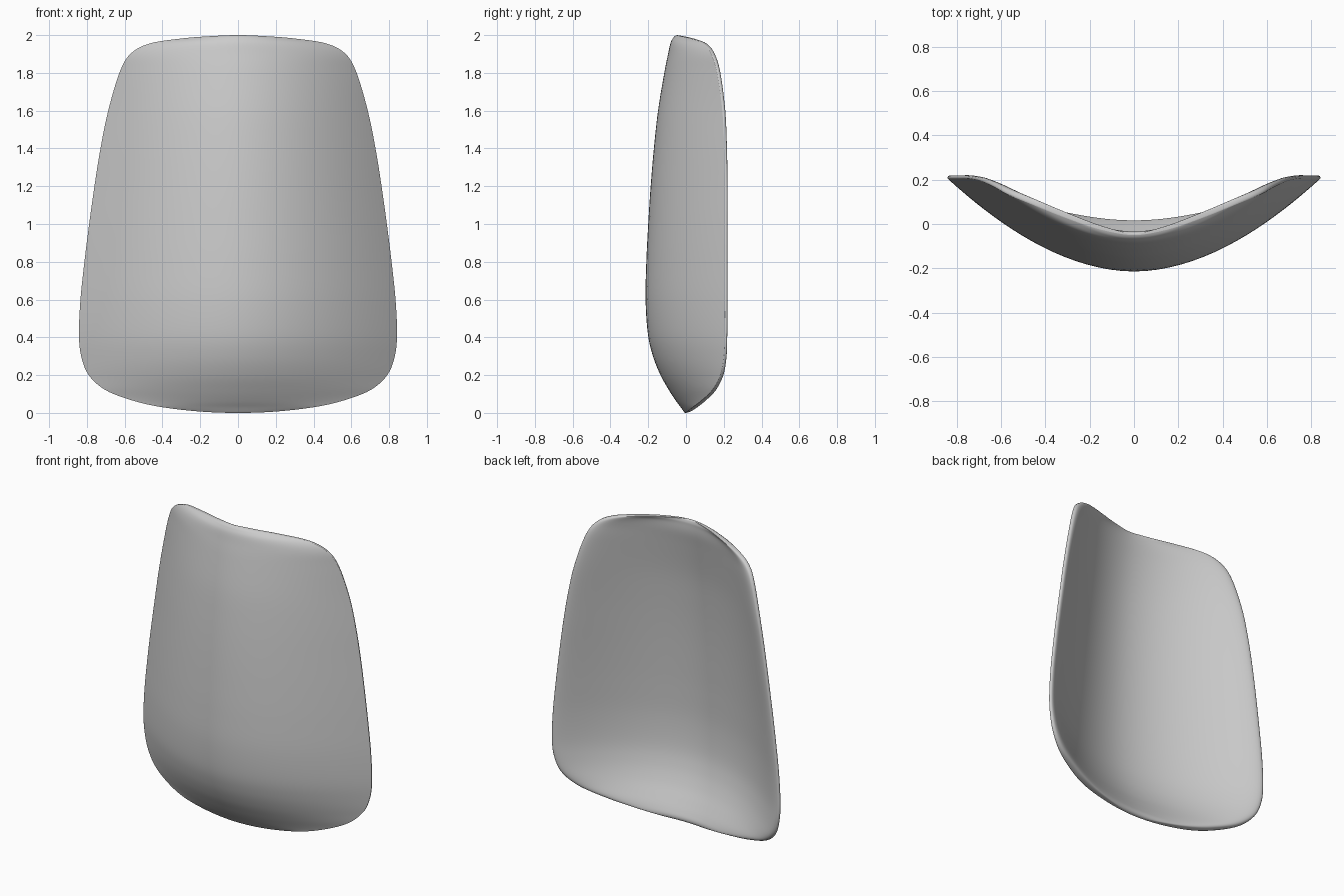
import bpy, bmesh, math
from mathutils import Vector

cube = bpy.data.objects.get("Cube")
if cube:
    bpy.data.objects.remove(cube, do_unlink=True)

# Rows of the panel from bottom to top:
# half width, height, depth on the middle line, depth at the edge
ROWS = [Vector(row) for row in (
    (0, 0, -.006, -.006), (.2, .007, -.012, .006), (.4, .03, -.028, .035),
    (.55, .063, -.053, .078), (.7, .12, -.09, .138), (.79, .2, -.135, .182),
    (.83, .3, -.175, .201), (.842, .42, -.202, .206), (.834, .6, -.214, .207),
    (.813, .8, -.21, .207), (.788, 1, -.2, .207), (.76, 1.2, -.187, .207),
    (.728, 1.4, -.17, .203), (.687, 1.6, -.148, .193), (.628, 1.8, -.115, .165),
    (.57, 1.9, -.095, .133), (.47, 1.955, -.083, .092), (.3, 1.982, -.07, .024),
    (.15, 1.994, -.06, -.026), (0, 2, -.05, -.05))]
STEPS = 6
COLUMNS = 48
THICKNESS = 0.06
BEND = 1.9


def mirrored(row):
    """Row continued across the middle line, so the outline ends round."""
    return Vector((-row[0], row[1], row[2], row[3]))


def smooth_rows(rows):
    """Catmull-Rom interpolation through the rows."""
    padded = [mirrored(rows[1])] + rows + [mirrored(rows[-2])]
    result = []
    for a, b, c, d in zip(padded, padded[1:], padded[2:], padded[3:]):
        for i in range(STEPS):
            t = i / STEPS
            result.append(b + (c - a) * (t / 2)
                          + (a * 2 - b * 5 + c * 4 - d) * (t * t / 2)
                          + (b * 3 - a - c * 3 + d) * (t ** 3 / 2))
    return result + [rows[-1]]


def rim_taper(s, z):
    """Thickness factor that rounds off to nothing at the rim."""
    v = min(1, abs(z - 1))
    return math.sqrt(max(0, (1 - abs(s) ** 12) * (1 - v ** 24)))


def add_skin(bm, rows, thickness):
    """One face of the panel as a grid of quads."""
    grid = []
    for width, z, middle, edge in rows:
        line = []
        for i in range(COLUMNS + 1):
            s = math.sin((i / COLUMNS - 0.5) * math.pi)
            y = middle + (edge - middle) * abs(s) ** BEND
            y += thickness * rim_taper(s, z)
            line.append(bm.verts.new((width * s, y, z)))
        grid.append(line)
    for low, high in zip(grid, grid[1:]):
        for i in range(COLUMNS):
            bm.faces.new((low[i], low[i + 1], high[i + 1], high[i]))


# Curved panel: outer skin and inner skin welded along the rim
bm = bmesh.new()
rows = smooth_rows(ROWS)
add_skin(bm, rows, 0)
add_skin(bm, rows, THICKNESS)
bmesh.ops.remove_doubles(bm, verts=bm.verts, dist=0.00005)
bmesh.ops.recalc_face_normals(bm, faces=bm.faces)
for face in bm.faces:
    face.smooth = True
mesh = bpy.data.meshes.new("curved_panel")
bm.to_mesh(mesh)
bm.free()
panel = bpy.data.objects.new("curved_panel", mesh)
bpy.context.collection.objects.link(panel)

# Plain mid grey
grey = bpy.data.materials.new("mid_grey")
grey.use_nodes = True
colour = (0.6, 0.6, 0.6, 1)
grey.diffuse_color = colour
grey.node_tree.nodes["Principled BSDF"].inputs["Base Color"].default_value = colour
mesh.materials.append(grey)
